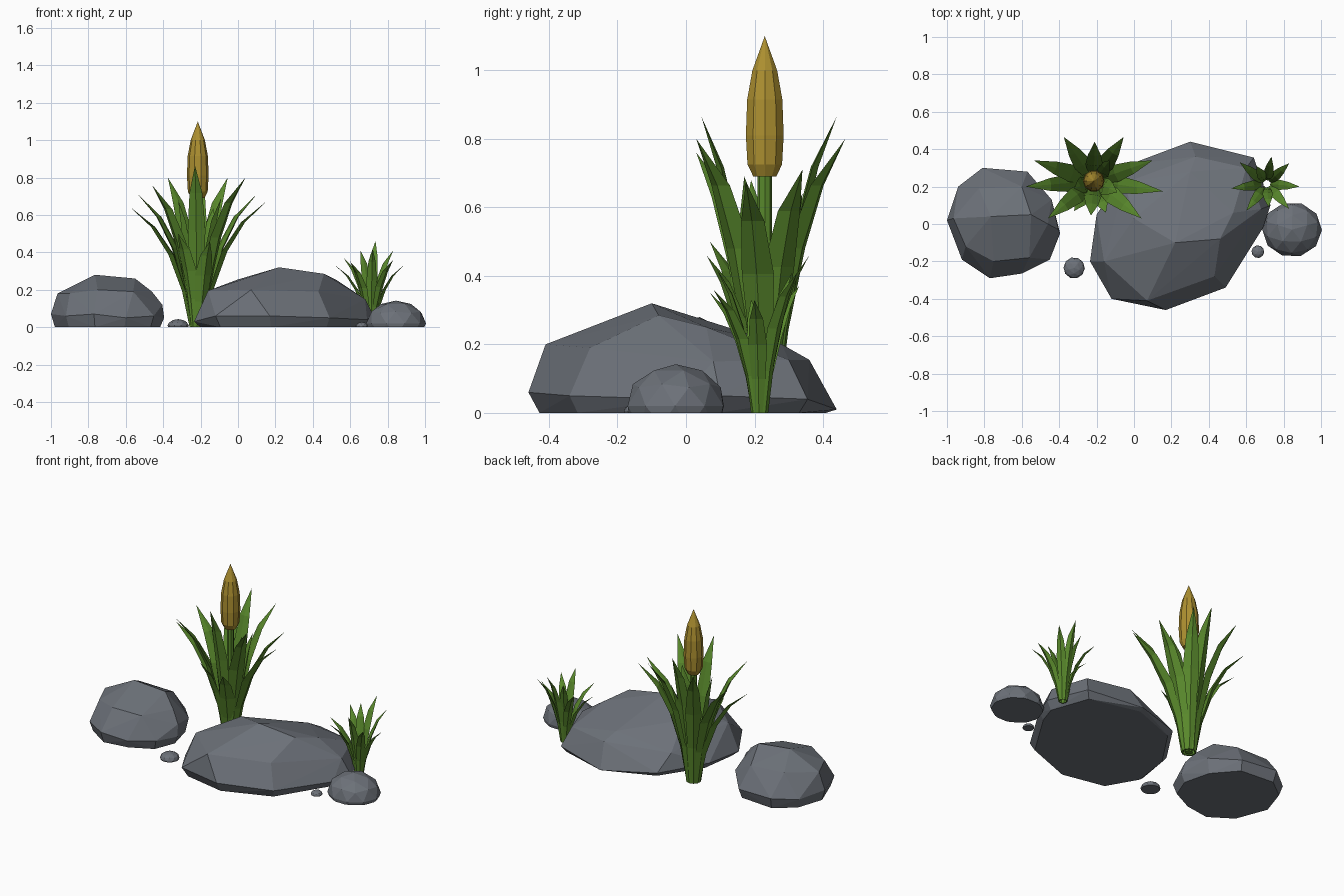
import bpy, bmesh, math
from mathutils import Vector

if "Cube" in bpy.data.objects:
    bpy.data.objects.remove(bpy.data.objects["Cube"])


def material(name, rgb):
    m = bpy.data.materials.new(name)
    m.diffuse_color = (*rgb, 1)
    m.use_nodes = True
    m.node_tree.nodes["Principled BSDF"].inputs["Base Color"].default_value = m.diffuse_color
    return m


STONE = material("slate", (0.15, 0.165, 0.19))
GREEN = material("leaf_green", (0.10, 0.25, 0.025))
OCHRE = material("ochre", (0.42, 0.28, 0.03))


def finish(bm, name, mat):
    bmesh.ops.recalc_face_normals(bm, faces=bm.faces)
    me = bpy.data.meshes.new(name)
    bm.to_mesh(me)
    bm.free()
    me.materials.append(mat)
    ob = bpy.data.objects.new(name, me)
    bpy.context.collection.objects.link(ob)
    return ob


def boulder(name, centre, rim, upper):
    """Faceted stone: hull of a flat base, a wide low rim and a few upper corners."""
    bm = bmesh.new()
    c = Vector(centre)
    for p in rim:
        v = Vector(p)
        bm.verts.new(v)
        base = c + (v.xy.to_3d() - c) * 0.93
        bm.verts.new((base.x, base.y, 0))
    for p in upper:
        bm.verts.new(p)
    res = bmesh.ops.convex_hull(bm, input=bm.verts)
    loose = [v for v in bm.verts if not v.link_faces]
    bmesh.ops.delete(bm, geom=loose, context='VERTS')
    bmesh.ops.dissolve_limit(bm, angle_limit=0.03, verts=bm.verts, edges=bm.edges)
    return finish(bm, name, STONE)


def pebble(name, loc, size, detail, turn):
    """Squashed icosphere cut flat at the ground."""
    bm = bmesh.new()
    bmesh.ops.create_icosphere(bm, subdivisions=detail, radius=1)
    for v in bm.verts:
        x, y, z = v.co
        a = math.cos(turn) * x - math.sin(turn) * y
        b = math.sin(turn) * x + math.cos(turn) * y
        v.co = (loc[0] + a * size[0], loc[1] + b * size[1], loc[2] + z * size[2])
    cut = bmesh.ops.bisect_plane(bm, geom=bm.verts[:] + bm.edges[:] + bm.faces[:],
                                 plane_co=(0, 0, 0), plane_no=(0, 0, 1), clear_inner=True)
    edges = [e for e in cut['geom_cut'] if isinstance(e, bmesh.types.BMEdge)]
    bmesh.ops.contextual_create(bm, geom=edges)
    return finish(bm, name, STONE)


def lathe(name, centre, profile, sides, mat):
    """Closed turned form from (radius, height) pairs."""
    bm = bmesh.new()
    rings = []
    for r, z in profile:
        rings.append([bm.verts.new((centre[0] + r * math.cos(math.tau * i / sides),
                                    centre[1] + r * math.sin(math.tau * i / sides), z))
                      for i in range(sides)])
    for a, b in zip(rings, rings[1:]):
        for i in range(sides):
            j = (i + 1) % sides
            bm.faces.new((a[i], a[j], b[j], b[i]))
    bm.faces.new(rings[0])
    bm.faces.new(rings[-1])
    bmesh.ops.remove_doubles(bm, verts=bm.verts, dist=1e-4)
    return finish(bm, name, mat)


# (height, reach, width) fractions along a blade
BLADE = [(0, 0, 0.4), (0.3, 0.1, 0.72), (0.6, 0.30, 1.0), (0.83, 0.60, 0.72)]


def tuft(name, centre, tips, width, base_r):
    """Ring of creased, outward-curving blades, each with a diamond section."""
    bm = bmesh.new()
    c = Vector((*centre, 0))
    for tip in tips:
        t = Vector(tip)
        out = (t - c).xy.to_3d()
        reach = out.length
        out.normalize()
        side = Vector((-out.y, out.x, 0))
        rings = []
        for h, r, w in BLADE:
            p = c + out * (base_r + (reach - base_r) * r) + Vector((0, 0, t.z * h))
            half, thick = width * w / 2, width * w * 0.16
            rings.append([bm.verts.new(q) for q in
                          (p + side * half, p + out * thick * 1.5,
                           p - side * half, p - out * thick * 0.5)])
        for a, b in zip(rings, rings[1:]):
            for i in range(4):
                bm.faces.new((a[i], a[i - 1], b[i - 1], b[i]))
        end = bm.verts.new(t)
        for i in range(4):
            bm.faces.new((rings[-1][i], rings[-1][i - 1], end))
        bm.faces.new(rings[0])
    return finish(bm, name, GREEN)


# Boulders
boulder("large_boulder", (0.25, 0, 0),
        [(-.235, -.2, .03), (-.12, -.40, .06), (.17, -.46, .06), (.49, -.34, .05),
         (.69, -.02, .04), (.73, .10, .05), (.64, .355, .04), (.30, .44, .01),
         (-.02, .32, .03), (-.20, .05, .04)],
        [(-.16, -.2, .195), (.07, -.41, .2), (.22, -.1, .32), (.46, -.08, .285),
         (.53, .06, .25), (.43, -.28, .19), (.68, .08, .15), (.6, .3, .155),
         (.33, .36, .155), (.3, .28, .2), (-.05, .22, .13), (0, .03, .255)])
boulder("left_boulder", (-0.70, 0, 0),
        [(-1, .02, .07), (-.94, .2, .06), (-.81, .30, .07), (-.57, .28, .06),
         (-.44, .13, .09), (-.395, -.05, .05), (-.45, -.19, .06), (-.60, -.265, .05),
         (-.77, -.29, .07), (-.92, -.19, .06)],
        [(-.965, .03, .18), (-.765, .04, .28), (-.55, .05, .26), (-.46, .0, .19),
         (-.56, -.18, .19), (-.75, -.2, .2), (-.9, -.12, .18), (-.83, .19, .2),
         (-.6, .2, .19), (-.405, -.03, .12)])

# Small stones
pebble("small_stone", (.845, -.03, .02), (.16, .147, .122), 2, 0.3)
pebble("left_pebble", (-.32, -.235, .008), (.057, .057, .035), 2, 0.9)
pebble("right_pebble", (.662, -.148, .005), (.034, .034, .022), 2, 0.2)

# Flower spike
SPIKE = (-.215, .23)
lathe("flower_stalk", SPIKE, [(.022, 0), (.021, .70)], 8, GREEN)
lathe("flower_spike", SPIKE,
      [(.035, .69), (.053, .725), (.058, .81), (.054, .915), (.038, 1.0), (0, 1.10)], 10, OCHRE)

# Leaf tufts: outer blades then short inner ones
tuft("tall_leaves", SPIKE,
     [(-.535, .34, .71), (-.58, .20, .645), (-.46, .03, .76), (-.23, .045, .865),
      (.04, .03, .80), (.155, .175, .675), (.10, .34, .71), (-.055, .465, .80),
      (-.21, .44, .865), (-.375, .465, .80), (-.15, .06, .46), (-.32, .07, .5),
      (-.09, .17, .69), (-.32, .19, .68), (-.13, .34, .64)], .095, .035)
tuft("short_leaves", (.71, .215),
     [(.735, .36, .46), (.83, .325, .41), (.885, .20, .33), (.83, .08, .36),
      (.72, .09, .42), (.60, .07, .35), (.52, .19, .33), (.565, .33, .37),
      (.655, .31, .41)], .055, .02)
